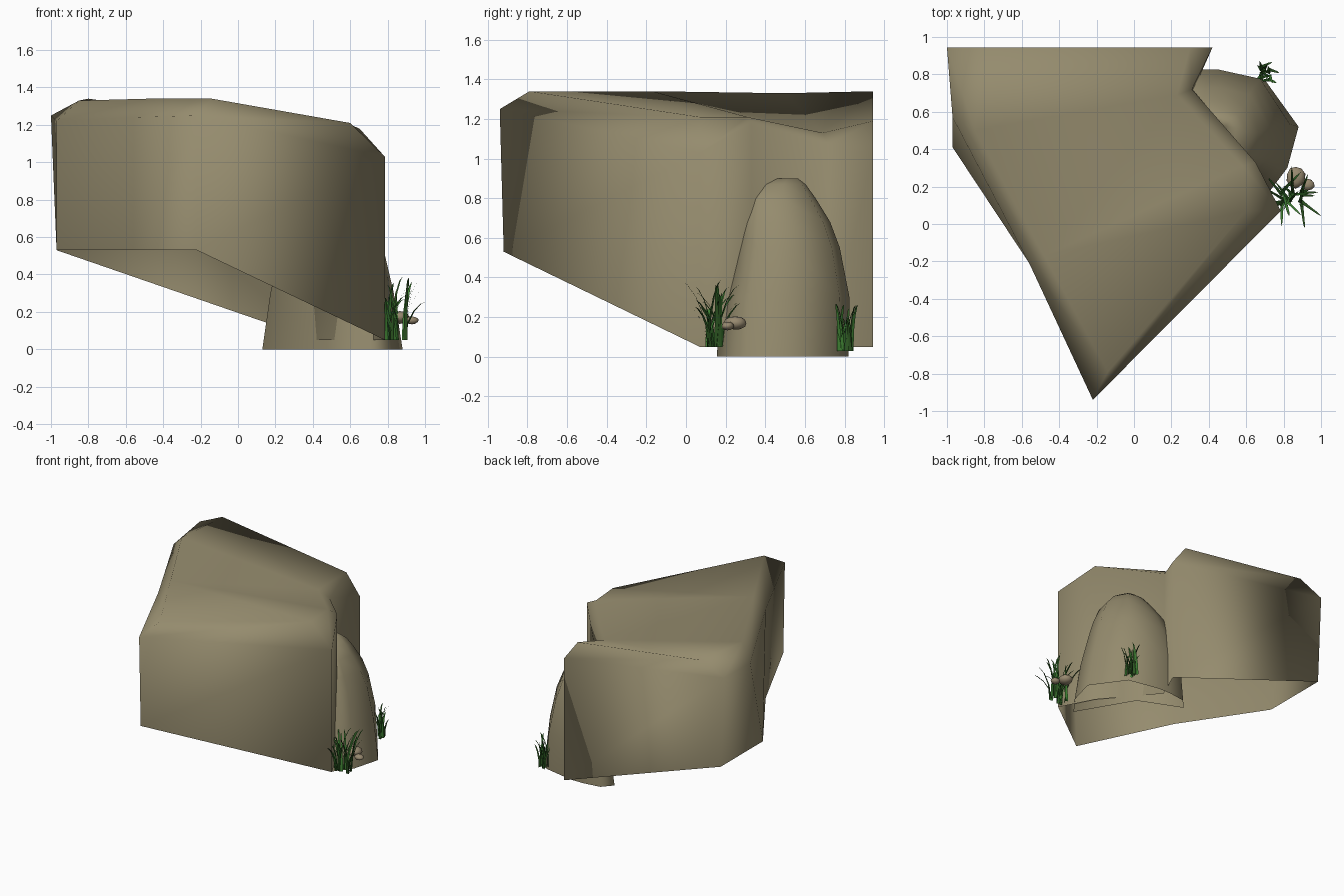
import bpy, bmesh, math, random
from mathutils import Vector

if "Cube" in bpy.data.objects:
    bpy.data.objects.remove(bpy.data.objects["Cube"])

random.seed(4)


def material(name, rgb):
    m = bpy.data.materials.new(name)
    m.diffuse_color = (*rgb, 1)
    m.use_nodes = True
    m.node_tree.nodes["Principled BSDF"].inputs["Base Color"].default_value = m.diffuse_color
    return m


STONE = material("tan stone", (0.30, 0.26, 0.155))
PEBBLE = material("pebble brown", (0.31, 0.25, 0.16))
GREEN = material("grass green", (0.045, 0.20, 0.03))
DARK = material("dark grass", (0.025, 0.09, 0.015))


def finish(bm, name, *mats):
    me = bpy.data.meshes.new(name)
    bm.to_mesh(me)
    bm.free()
    for m in mats:
        me.materials.append(m)
    for p in me.polygons:
        p.use_smooth = True
    ob = bpy.data.objects.new(name, me)
    bpy.context.collection.objects.link(ob)
    return ob


def loft(name, rings, mat):
    """Skin stacked rings, cap the top, leave the base open."""
    bm = bmesh.new()
    vs = [[bm.verts.new(p) for p in r] for r in rings]
    n = len(rings[0])
    for a, b in zip(vs, vs[1:]):
        for i in range(n):
            j = (i + 1) % n
            bm.faces.new((a[i], a[j], b[j], b[i]))
    cap = bm.faces.new(vs[-1])
    bmesh.ops.triangulate(bm, faces=[cap])
    bmesh.ops.recalc_face_normals(bm, faces=bm.faces[:])
    return finish(bm, name, mat)


# Large overhanging rock: foot, wall top and inset roof edge
foot = [(-.22, -.92, .53), (.785, .07, .05), (.65, .33, .05), (.32, .72, .05),
        (.42, .945, .05), (-.97, .945, .53), (-.97, .41, .53), (-.56, -.21, .53)]
wall = [(-.22, -.94, 1.25), (.785, .07, 1.03), (.65, .33, 1.18), (.31, .72, 1.07),
        (.42, .945, 1.03), (-1.0, .945, 1.25), (-.97, .57, 1.22), (-.56, -.21, 1.24)]
roof = [(-.14, -.79, 1.34), (.60, .07, 1.21), (.58, .31, 1.21), (.23, .69, 1.13),
        (.30, .945, 1.19), (-.80, .945, 1.34), (-.85, .50, 1.33), (-.48, -.17, 1.34)]
loft("large_rock", [foot, wall, roof], STONE)

# Small domed rock tucked in the notch: height, x scale, y scale, y centre
base = [(.13, .72), (.20, .80), (.34, .82), (.45, .82), (.70, .77), (.88, .52),
        (.82, .30), (.71, .155), (.46, .58)]
levels = [(0, 1, 1, .485), (.30, .88, .97, .50), (.55, .73, .81, .505),
          (.68, .61, .71, .49), (.80, .45, .55, .47), (.87, .30, .37, .48),
          (.90, .15, .18, .505)]
loft("small_rock", [[(.49 + (x - .49) * sx, yc + (y - .485) * sy, z) for x, y in base]
                    for z, sx, sy, yc in levels], STONE)


# Pebbles
def pebble(name, loc, size):
    bm = bmesh.new()
    bmesh.ops.create_icosphere(bm, subdivisions=2, radius=1)
    for v in bm.verts:
        k = random.uniform(.9, 1.05)
        v.co = Vector(loc) + Vector([c * s * k for c, s in zip(v.co, size)])
    finish(bm, name, PEBBLE)


pebble("pebble_large", (.865, .25, .17), (.052, .06, .036))
pebble("pebble_small", (.93, .21, .155), (.037, .033, .022))


# Grass clumps: curved, tapering blades
def clump(name, centre, spread, count, height, reach):
    bm = bmesh.new()
    for i in range(count):
        a = i * 2.4 + random.uniform(-.3, .3)
        out = Vector((math.cos(a), math.sin(a), 0))
        side = Vector((-out.y, out.x, 0))
        root = Vector(centre) + Vector((random.uniform(-1, 1) * spread[0],
                                        random.uniform(-1, 1) * spread[1], 0))
        h = height * random.uniform(.6, 1)
        r = reach * random.uniform(.3, 1)
        rows = []
        for t in (0, .35, .7, .92):
            c = root + out * r * t ** 2 + Vector((0, 0, h * t * (1.25 - .25 * t)))
            w = .011 * (1 - .6 * t)
            rows.append((bm.verts.new(c - side * w), bm.verts.new(c + side * w)))
        tip = bm.verts.new(root + out * r * 1.1 + Vector((0, 0, h)))
        faces = [bm.faces.new((p[0], p[1], q[1], q[0])) for p, q in zip(rows, rows[1:])]
        faces.append(bm.faces.new((rows[-1][0], rows[-1][1], tip)))
        for f in faces:
            f.material_index = 1 if i % 3 == 0 else 0
    finish(bm, name, GREEN, DARK)


clump("grass_front", (.845, .145, .05), (.055, .04), 24, .34, .13)
clump("grass_back", (.70, .80, .03), (.03, .04), 18, .25, .08)
